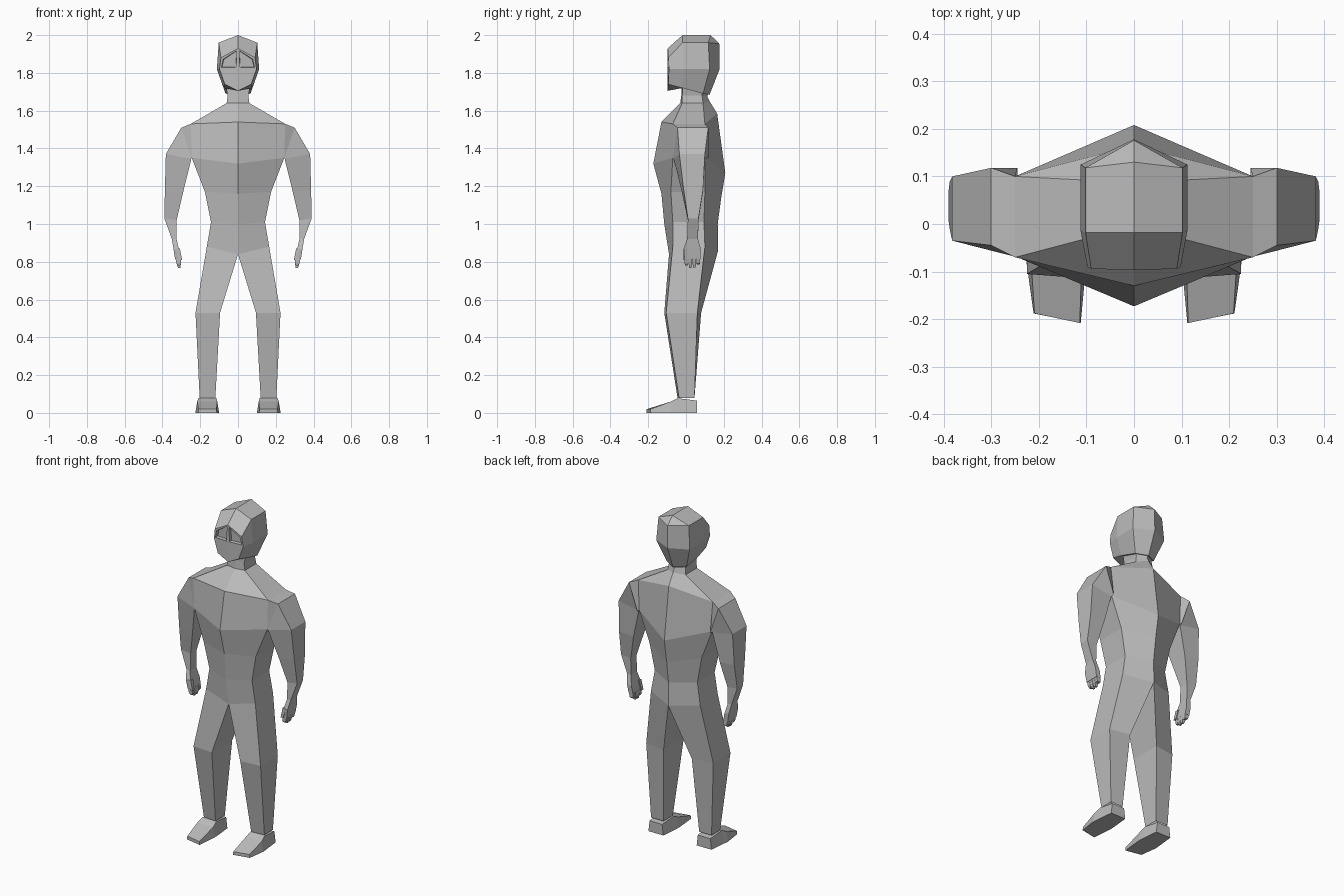
import bpy
import bmesh

if "Cube" in bpy.data.objects:
    bpy.data.objects.remove(bpy.data.objects["Cube"], do_unlink=True)

grey = bpy.data.materials.new("plain grey")
grey.use_nodes = True
COLOUR = (0.5, 0.5, 0.5, 1)
grey.diffuse_color = COLOUR
grey.node_tree.nodes["Principled BSDF"].inputs["Base Color"].default_value = COLOUR


def finish(name, bm):
    """Turn a left-half bmesh into a mirrored object."""
    bmesh.ops.recalc_face_normals(bm, faces=bm.faces)
    mesh = bpy.data.meshes.new(name)
    bm.to_mesh(mesh)
    bm.free()
    mesh.materials.append(grey)
    obj = bpy.data.objects.new(name, mesh)
    bpy.context.collection.objects.link(obj)
    mirror = obj.modifiers.new("mirror", "MIRROR")
    mirror.use_clip = True
    mirror.merge_threshold = 0.001
    return obj


def loft(bm, rings, closed=True, start=False, end=False):
    """Skin a list of point rings, optionally capping the ends."""
    loops = [[bm.verts.new(p) for p in ring] for ring in rings]
    n = len(loops[0])
    for a, b in zip(loops, loops[1:]):
        for i in range(n if closed else n - 1):
            j = (i + 1) % n
            bm.faces.new((a[i], a[j], b[j], b[i]))
    if start:
        bm.faces.new(loops[0])
    if end:
        bm.faces.new(loops[-1])
    return loops


def torso_ring(zf, yf, x, z, ys, yt, zb, yb):
    """Front ridge, front side, back side and back ridge."""
    return [(0, yf, zf), (x, ys, z), (x, yt, z), (0, yb, zb)]


# Torso: neck base, collar, chest, ribs, waist, pelvis
pelvis = torso_ring(0.84, -0.09, 0.165, 0.88, -0.07, 0.10, 0.86, 0.17)
bm = bmesh.new()
loft(bm, [
    torso_ring(1.64, -0.03, 0.06, 1.64, -0.02, 0.09, 1.65, 0.125),
    torso_ring(1.54, -0.13, 0.25, 1.53, -0.07, 0.10, 1.585, 0.165),
    torso_ring(1.32, -0.173, 0.245, 1.35, -0.07, 0.10, 1.27, 0.208),
    torso_ring(1.16, -0.13, 0.175, 1.17, -0.08, 0.10, 1.13, 0.185),
    torso_ring(1.0, -0.115, 0.143, 1.01, -0.07, 0.095, 1.0, 0.168),
    pelvis,
], closed=False)
finish("torso", bm)

# Legs: the pelvis ridges split into the inner corners of each leg
bm = bmesh.new()
loft(bm, [
    pelvis,
    [(0.095, -0.115, 0.53), (0.225, -0.105, 0.53), (0.225, 0.06, 0.53), (0.095, 0.08, 0.53)],
    [(0.12, -0.045, 0.08), (0.203, -0.037, 0.08), (0.203, 0.045, 0.08), (0.12, 0.045, 0.08)],
])
finish("legs", bm)


# Feet: cross-sections from heel to toe
def foot_ring(y, xi, xo, inset, z, skew=0):
    return [(xi, y - skew, 0), (xo, y + skew, 0),
            (xo - inset, y + skew, z), (xi + inset, y - skew, z)]


bm = bmesh.new()
loft(bm, [
    foot_ring(0.058, 0.112, 0.212, 0.008, 0.065),
    foot_ring(-0.045, 0.102, 0.222, 0.012, 0.078),
    foot_ring(-0.08, 0.1, 0.226, 0.01, 0.06),
    foot_ring(-0.198, 0.112, 0.211, 0.002, 0.02, 0.01),
], start=True, end=True)
finish("feet", bm)


# Arms: shoulder, deltoid, biceps, elbow, wrist, knuckles
def arm_ring(xi, zi, xo, zo, yf, yb, taper=0):
    return [(xi, yf - taper, zi), (xo, yf, zo), (xo, yb, zo), (xi, yb, zi)]


bm = bmesh.new()
loft(bm, [
    [(0.245, -0.07, 1.35), (0.25, -0.07, 1.53), (0.25, 0.10, 1.53), (0.245, 0.10, 1.35)],
    arm_ring(0.245, 1.35, 0.30, 1.51, -0.045, 0.118, 0.025),
    arm_ring(0.247, 1.345, 0.382, 1.37, -0.035, 0.10, 0.03),
    arm_ring(0.29, 1.17, 0.387, 1.18, -0.012, 0.09, 0.01),
    arm_ring(0.325, 1.02, 0.39, 1.03, 0.01, 0.066),
    arm_ring(0.325, 0.92, 0.35, 0.92, 0.006, 0.064),
    arm_ring(0.312, 0.86, 0.342, 0.87, -0.012, 0.078),
    arm_ring(0.303, 0.815, 0.333, 0.815, -0.008, 0.076),
], end=True)
finish("arms", bm)

# Fingers: four tapered blocks per hand, plus a short thumb
bm = bmesh.new()
for i, tip in enumerate((0.78, 0.768, 0.77, 0.785)):
    y = -0.007 + i * 0.021
    loft(bm, [
        arm_ring(0.303, 0.82, 0.332, 0.82, y, y + 0.019),
        arm_ring(0.302, 0.79, 0.325, 0.79, y, y + 0.019),
        arm_ring(0.305, tip, 0.318, tip, y + 0.003, y + 0.015),
    ], start=True, end=True)
loft(bm, [
    arm_ring(0.308, 0.87, 0.33, 0.87, -0.012, 0.01),
    arm_ring(0.296, 0.81, 0.312, 0.81, -0.014, 0.004),
], start=True, end=True)
finish("fingers", bm)

# Neck
bm = bmesh.new()
loft(bm, [
    torso_ring(1.74, -0.022, 0.065, 1.73, -0.018, 0.09, 1.72, 0.13),
    torso_ring(1.69, -0.024, 0.055, 1.68, -0.02, 0.085, 1.675, 0.112),
    torso_ring(1.64, -0.03, 0.06, 1.64, -0.02, 0.09, 1.65, 0.125),
], closed=False)
finish("neck", bm)

# Head: crown, brow, cheek and jaw, each from face centre round to the back
bm = bmesh.new()
loops = loft(bm, [
    [(0, -0.097, 1.93), (0.09, -0.094, 1.88), (0.102, -0.018, 1.96), (0.102, 0.118, 1.96), (0, 0.176, 1.955)],
    [(0, -0.097, 1.82), (0.098, -0.09, 1.82), (0.112, -0.015, 1.82), (0.112, 0.125, 1.82), (0, 0.178, 1.82)],
    [(0, -0.097, 1.705), (0.07, -0.094, 1.74), (0.076, -0.018, 1.72), (0.066, 0.09, 1.69), (0, 0.125, 1.685)],
], closed=False)
brow, cheek, jaw = loops
top_front = bm.verts.new((0, -0.018, 2.0))
top_back = bm.verts.new((0, 0.13, 2.0))
bm.faces.new((brow[0], brow[1], brow[2], top_front))
bm.faces.new((top_front, brow[2], brow[3], top_back))
bm.faces.new((top_back, brow[3], brow[4]))
under = bm.verts.new((0, -0.018, 1.72))
bm.faces.new((jaw[0], jaw[1], jaw[2], under))
bm.faces.new((under, jaw[2], jaw[3], jaw[4]))
bmesh.ops.recalc_face_normals(bm, faces=bm.faces)

# Eye sockets sunk into the upper face
eye = [f for f in bm.faces if set(f.verts) == {brow[0], brow[1], cheek[0], cheek[1]}]
if eye[0].normal.y > 0:
    bmesh.ops.reverse_faces(bm, faces=bm.faces)
bmesh.ops.inset_individual(bm, faces=eye, thickness=0.014)
bmesh.ops.inset_individual(bm, faces=eye, thickness=0.003, depth=-0.018)
finish("head", bm)
